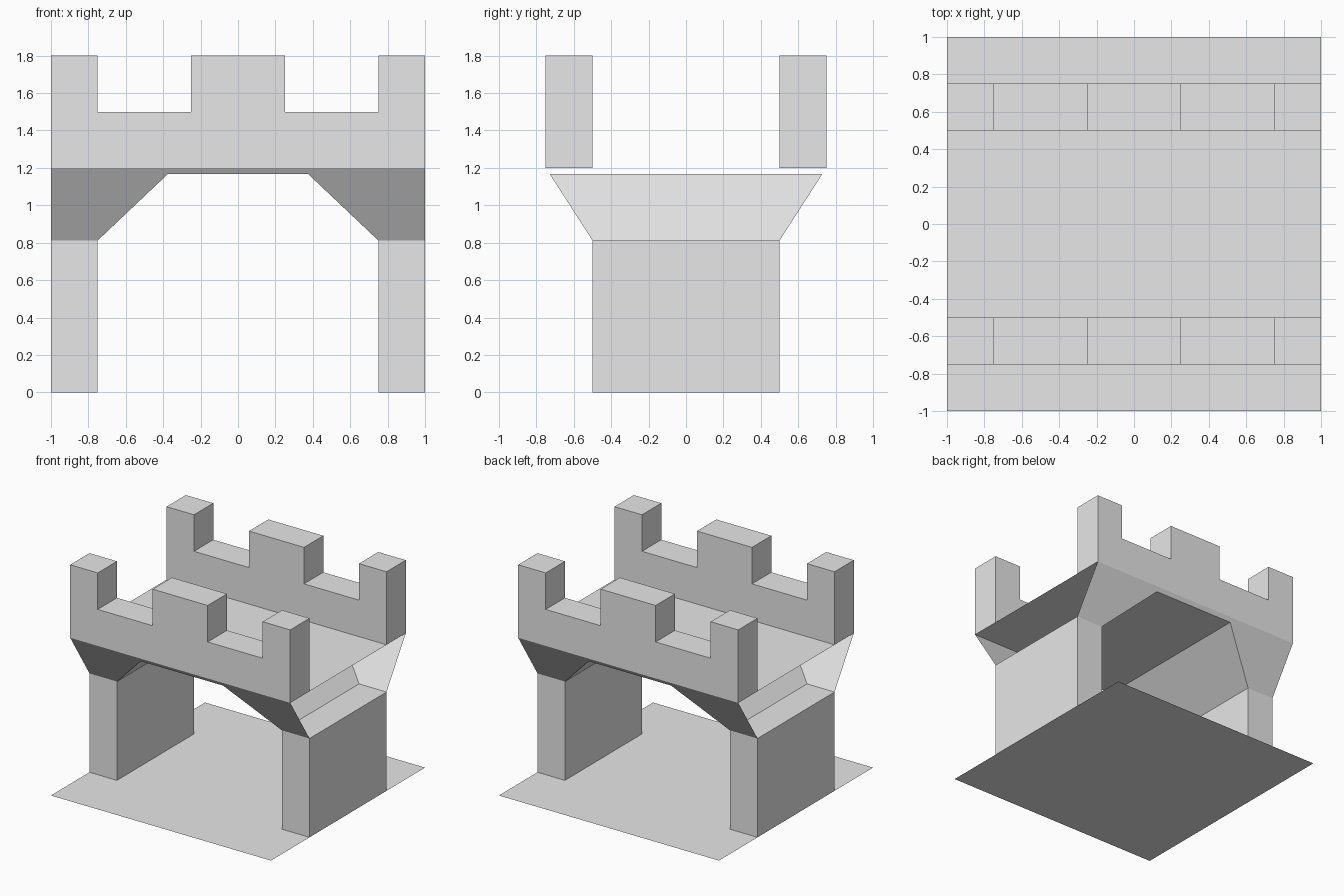
import bpy
import bmesh

cube = bpy.data.objects.get("Cube")
if cube:
    bpy.data.objects.remove(cube, do_unlink=True)

# One stone colour throughout
stone = bpy.data.materials.new("grey_stone")
stone.use_nodes = True
stone.diffuse_color = (0.8, 0.8, 0.8, 1)
stone.node_tree.nodes["Principled BSDF"].inputs["Base Color"].default_value = (0.8, 0.8, 0.8, 1)

SPRING, CROWN, DECK = 0.812, 1.167, 1.2   # heights
IN, OUT = 0.5, 0.75                       # half depths of wall and parapet


def add_object(name, bm):
    mesh = bpy.data.meshes.new(name)
    bm.to_mesh(mesh)
    bm.free()
    mesh.materials.append(stone)
    obj = bpy.data.objects.new(name, mesh)
    bpy.context.collection.objects.link(obj)
    return obj


def sheet(name, points):
    bm = bmesh.new()
    bm.faces.new([bm.verts.new(p) for p in points])
    return add_object(name, bm)


def prism(name, profile, y0, y1):
    """Extrude an xz profile from y0 to y1."""
    bm = bmesh.new()
    face = bm.faces.new([bm.verts.new((x, y0, z)) for x, z in profile])
    extruded = bmesh.ops.extrude_face_region(bm, geom=[face], use_keep_orig=True)
    moved = [g for g in extruded["geom"] if isinstance(g, bmesh.types.BMVert)]
    bmesh.ops.translate(bm, verts=moved, vec=(0, y1 - y0, 0))
    bmesh.ops.recalc_face_normals(bm, faces=bm.faces)
    return add_object(name, bm)


def flare(z):
    """Half depth of the flared arch at height z."""
    return IN + (OUT - IN) * (z - SPRING) / (DECK - SPRING)


def rectangle(x, y):
    return [(-x, -y), (x, -y), (x, y), (-x, y)]


# Ground sheet and walkway between the parapets
sheet("ground", [(x, y, 0) for x, y in rectangle(1, 1)])
sheet("walkway", [(x, y, DECK) for x, y in rectangle(1, IN)])

# Side walls, open where they meet the ground
for side, x0, x1 in (("right", -1, -0.75), ("left", 0.75, 1)):
    wall = prism(side + "_wall", [(x0, 0), (x1, 0), (x1, SPRING), (x0, SPRING)], -IN, IN)
    bm = bmesh.new()
    bm.from_mesh(wall.data)
    base = [f for f in bm.faces if f.calc_center_median().z < 0.01]
    bmesh.ops.delete(bm, geom=base, context="FACES_ONLY")
    bm.to_mesh(wall.data)
    bm.free()

# Underside of the arch, widening with height
arch = [(-0.75, SPRING), (-0.375, CROWN), (0.375, CROWN), (0.75, SPRING)]
bm = bmesh.new()
rows = [[bm.verts.new((x, s * flare(z), z)) for s in (-1, 1)] for x, z in arch]
for a, b in zip(rows, rows[1:]):
    bm.faces.new((a[0], a[1], b[1], b[0]))
add_object("arch_underside", bm)

# Crenellated parapets and the sloping skirts below them
half = [(1, DECK), (1, 1.8), (0.75, 1.8), (0.75, 1.5), (0.25, 1.5), (0.25, 1.8)]
battlement = half + [(-x, z) for x, z in reversed(half)]
skirt = [(-1, DECK), (-1, SPRING)] + arch + [(1, SPRING), (1, DECK)]
for name, s in (("front", -1), ("back", 1)):
    prism(name + "_parapet", battlement, s * IN, s * OUT)
    outline = skirt if s < 0 else skirt[::-1]
    sheet(name + "_skirt", [(x, s * flare(z), z) for x, z in outline])
